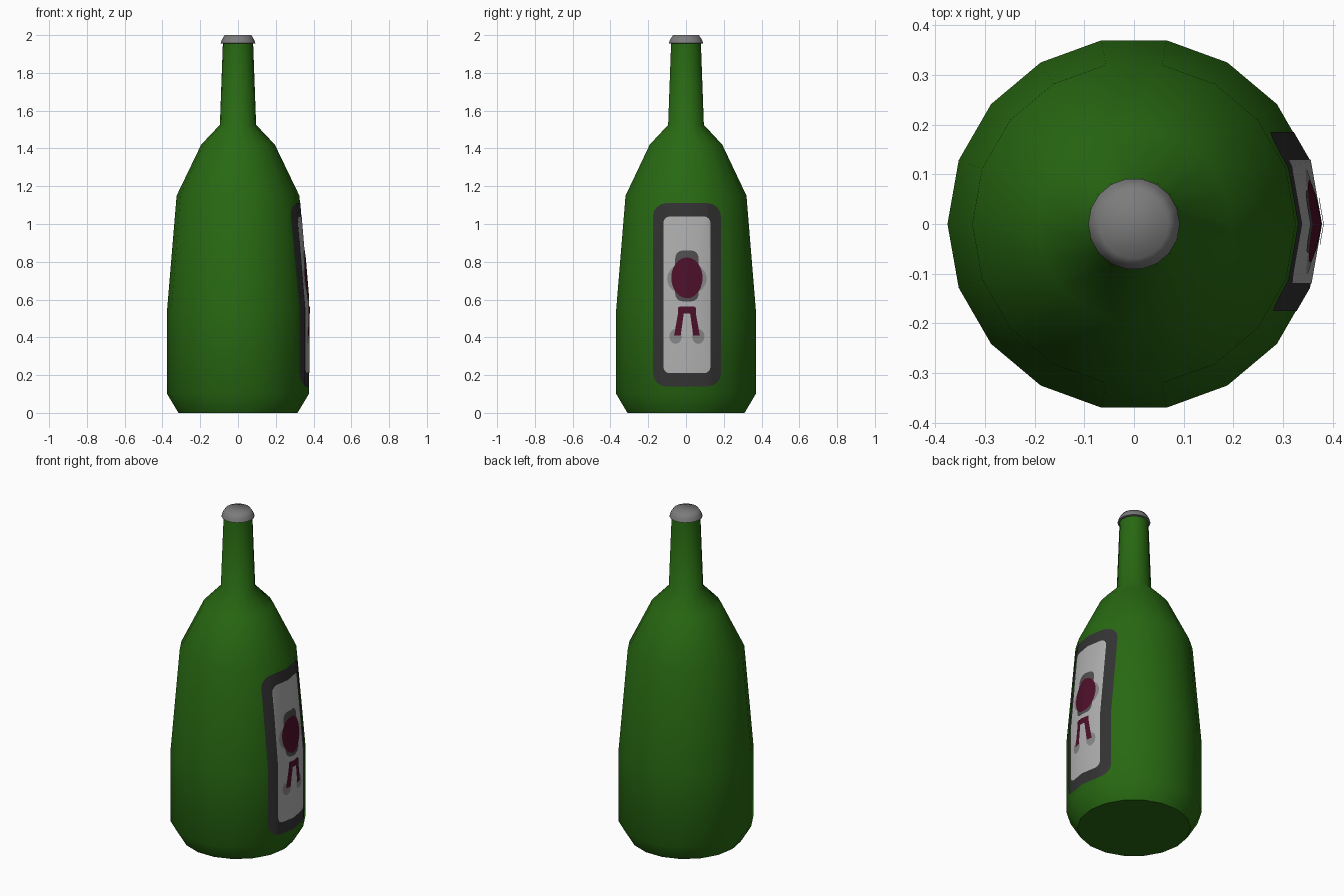
import bpy, bmesh, math
from mathutils import Vector

if "Cube" in bpy.data.objects:
    bpy.data.objects.remove(bpy.data.objects["Cube"])

SIDES = 18
STEP = 2 * math.pi / SIDES


def material(name, r, g, b):
    m = bpy.data.materials.new(name)
    m.diffuse_color = (r, g, b, 1)
    m.use_nodes = True
    m.node_tree.nodes["Principled BSDF"].inputs["Base Color"].default_value = m.diffuse_color
    return m


GREEN = material("bottle green", 0.021, 0.14, 0.006)
CAP = material("cap grey", 0.20, 0.20, 0.20)
BORDER = material("label border charcoal", 0.034, 0.033, 0.034)
PAPER = material("label paper", 0.43, 0.43, 0.43)
SMUDGE = material("pale grey print", 0.24, 0.24, 0.24)
SHADE = material("dark grey print", 0.08, 0.075, 0.078)
WINE = material("wine red print", 0.075, 0.005, 0.023)


def finish(name, bm, mat, angle):
    me = bpy.data.meshes.new(name)
    bm.to_mesh(me)
    bm.free()
    me.materials.append(mat)
    ob = bpy.data.objects.new(name, me)
    bpy.context.collection.objects.link(ob)
    bpy.ops.object.select_all(action='DESELECT')
    ob.select_set(True)
    bpy.context.view_layer.objects.active = ob
    bpy.ops.object.shade_smooth_by_angle(angle=math.radians(angle))
    return ob


def lathe(name, profile, mat, angle):
    """Revolve (radius, height) points, closing both ends."""
    bm = bmesh.new()
    rings = [[bm.verts.new((r * math.cos(i * STEP), r * math.sin(i * STEP), z))
              for i in range(SIDES)] for r, z in profile]
    for a, b in zip(rings, rings[1:]):
        for i in range(SIDES):
            j = (i + 1) % SIDES
            bm.faces.new((a[i], a[j], b[j], b[i]))
    bm.faces.new(rings[0][::-1])
    bm.faces.new(rings[-1])
    return finish(name, bm, mat, angle)


# Bottle body and cap
R_LOW, R_SHOULDER, Z_BEND, Z_SHOULDER = 0.375, 0.325, 0.55, 1.15
lathe("bottle_body", [(0.315, 0), (R_LOW, 0.10), (R_LOW, Z_BEND), (R_SHOULDER, Z_SHOULDER),
                      (0.195, 1.42), (0.096, 1.525), (0.08, 1.96)], GREEN, 50)
lathe("bottle_cap", [(0.078, 1.954), (0.092, 1.957), (0.086, 1.975), (0.070, 2.0)], CAP, 80)


# Label plates: flat (y, z) outlines wrapped on to the faceted +x side
def surface_x(y, z):
    t = max(0, (z - Z_BEND) / (Z_SHOULDER - Z_BEND))
    r = R_LOW + (R_SHOULDER - R_LOW) * t
    mid = STEP / 2 if abs(y) <= r * math.sin(STEP) else 1.5 * STEP
    return (r * math.cos(STEP / 2) - abs(y) * math.sin(mid)) / math.cos(mid)


def plate(name, outlines, mat, lift):
    bm = bmesh.new()
    for pts in outlines:
        bm.faces.new([bm.verts.new((0, y, z)) for y, z in pts])
    # cut along the bottle's own facet edges so the plate folds with them
    s = math.sin(STEP)
    slope = (R_SHOULDER - R_LOW) * s / (Z_SHOULDER - Z_BEND)
    cuts = [((0, 0, Z_BEND), (0, 0, 1)), ((0, 0, 0), (0, 1, 0))]
    for side in (-1, 1):
        cuts.append(((0, side * R_LOW * s, Z_BEND), (0, 1, 0)))
        cuts.append(((0, side * R_LOW * s, Z_BEND), (0, 1, -side * slope)))
    for co, no in cuts:
        bmesh.ops.bisect_plane(bm, geom=bm.verts[:] + bm.edges[:] + bm.faces[:],
                               plane_co=Vector(co), plane_no=Vector(no).normalized(), dist=1e-5)
    for v in bm.verts:
        v.co.x = surface_x(v.co.y, v.co.z) + lift
    bm.normal_update()
    for f in bm.faces:
        if f.normal.x < 0:
            f.normal_flip()
    return finish(name, bm, mat, 50)


def rounded(y0, y1, z0, z1, r):
    pts = []
    for k, (cy, cz) in enumerate([(y1 - r, z1 - r), (y0 + r, z1 - r), (y0 + r, z0 + r), (y1 - r, z0 + r)]):
        for i in range(5):
            a = math.pi / 2 * (k + i / 4)
            pts.append((cy + r * math.cos(a), cz + r * math.sin(a)))
    return pts


def oval(y, z, ry, rz, n=24):
    return [(y + ry * math.cos(2 * math.pi * i / n), z + rz * math.sin(2 * math.pi * i / n)) for i in range(n)]


C = 0.005
plate("label_border", [rounded(-0.175, 0.185, 0.14, 1.11, 0.07)], BORDER, 0.0015)
plate("label_paper", [rounded(-0.12, 0.13, 0.21, 1.04, 0.035)], PAPER, 0.003)

# Abstract print: oval over a small two-legged stand, with soft grey surrounds
plate("print_halo", [oval(C, 0.71, 0.105, 0.085)]
      + [oval(C + s * 0.06, 0.405, 0.033, 0.04, 12) for s in (-1, 1)], SMUDGE, 0.0042)
plate("print_oval_shadow", [rounded(C - 0.062, C + 0.062, 0.59, 0.86, 0.04)], SHADE, 0.0054)
plate("print_oval", [oval(C, 0.715, 0.083, 0.108)], WINE, 0.0066)
legs = [[(C + s * 0.015, 0.54), (C + s * 0.045, 0.54), (C + s * 0.068, 0.41), (C + s * 0.033, 0.41)]
        for s in (-1, 1)]
plate("print_stand", legs + [rounded(C - 0.047, C + 0.047, 0.525, 0.562, 0.008)], WINE, 0.0066)
